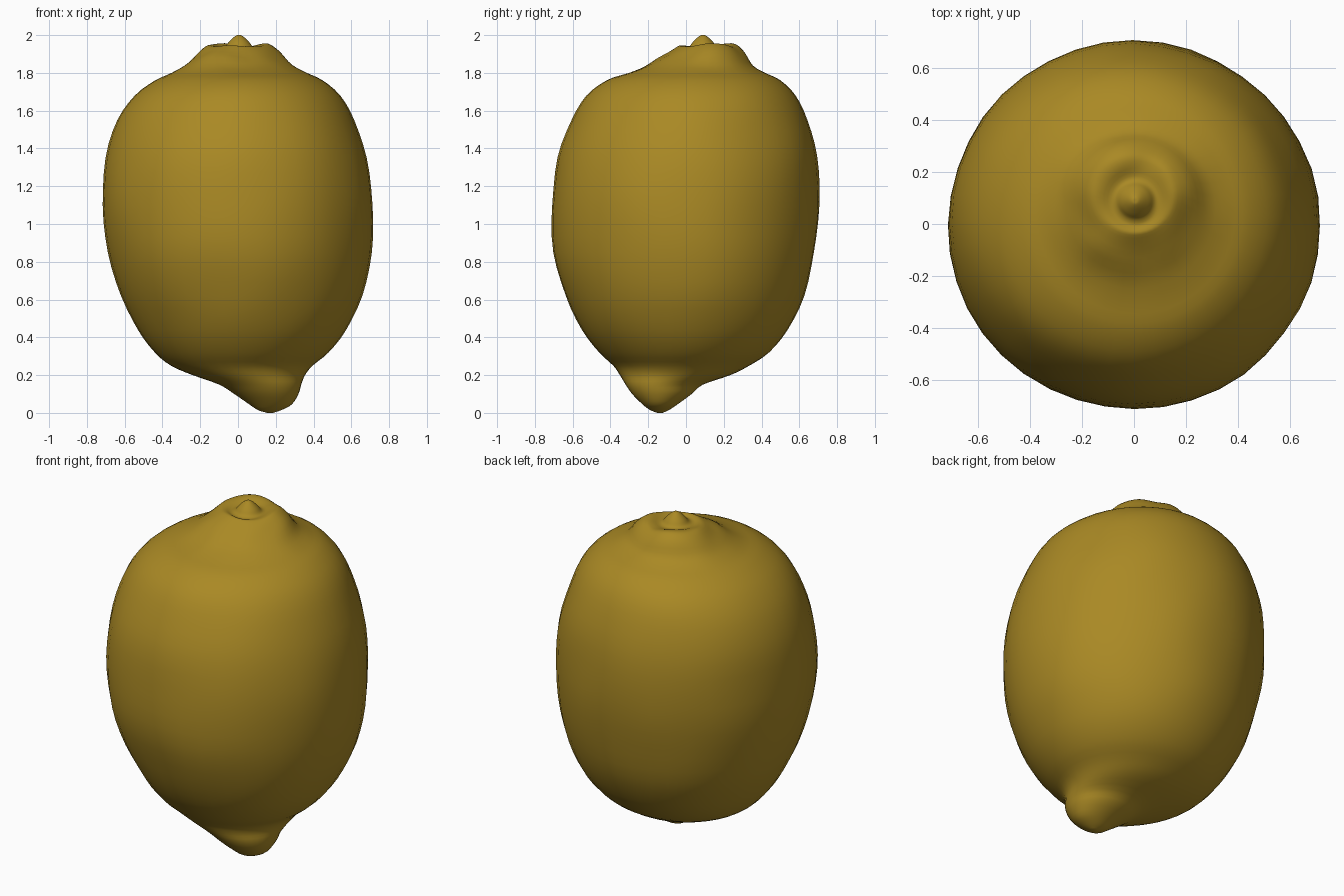
import bpy, bmesh, math
from mathutils import noise, Vector

if "Cube" in bpy.data.objects:
    bpy.data.objects.remove(bpy.data.objects["Cube"])

SEGMENTS = 40
STEPS = 3  # interpolated rings between two profile rings
NUB = Vector((0.005, 0.09))

yellow = bpy.data.materials.new("lemon_yellow")
yellow.diffuse_color = (0.40, 0.25, 0.018, 1)
yellow.use_nodes = True
yellow.node_tree.nodes["Principled BSDF"].inputs["Base Color"].default_value = yellow.diffuse_color


def spline(a, b, c, d, t):
    """Smooth value between b and c."""
    return b + 0.5 * t * (c - a + t * (2*a - 5*b + 4*c - d + t * (3*(b - c) + d - a)))


def clamp(*values):
    return max(0, min(1, *values))


def lumpy(p, a):
    """Gentle unevenness of the skin, and an uneven, front-notched crown."""
    out = Vector((p.x, p.y, 0)).normalized()
    body = clamp((p.z - 0.25) / 0.3, (1.85 - p.z) / 0.2)
    q = p + out * 0.009 * body * noise.noise(p * 3)
    crown = clamp((p.z - 1.78) / 0.12, ((p.xy - NUB).length - 0.08) / 0.06)
    facing = max(0, -math.sin(a)) ** 4
    q.z += crown * (0.006 * math.cos(3 * a - 0.6) - 0.016 * facing
                    + 0.016 * noise.noise(p * 7))
    return q


def loft(name, rings, steps, shape):
    """Skin elliptical rings given as (z, left, right, front, back)."""
    dense = []
    for i in range(len(rings) - 1):
        quad = [rings[max(0, min(len(rings) - 1, i + k))] for k in (-1, 0, 1, 2)]
        for s in range(steps):
            dense.append([spline(*v, s / steps) for v in zip(*quad)])
    dense.append(rings[-1])

    bm = bmesh.new()
    loops = []
    for z, x0, x1, y0, y1 in dense:
        loop = []
        for k in range(SEGMENTS):
            a = 2 * math.pi * k / SEGMENTS
            p = Vector(((x0 + x1) / 2 + (x1 - x0) / 2 * math.cos(a),
                        (y0 + y1) / 2 + (y1 - y0) / 2 * math.sin(a), z))
            loop.append(bm.verts.new(shape(p, a)))
        loops.append(loop)
    for lo, hi in zip(loops, loops[1:]):
        for k in range(SEGMENTS):
            n = (k + 1) % SEGMENTS
            bm.faces.new((lo[k], lo[n], hi[n], hi[k]))
    bm.faces.new(loops[0][::-1])
    bm.faces.new(loops[-1])
    for f in bm.faces:
        f.smooth = True
    mesh = bpy.data.meshes.new(name)
    bm.to_mesh(mesh)
    bm.free()
    mesh.materials.append(yellow)
    obj = bpy.data.objects.new(name, mesh)
    bpy.context.collection.objects.link(obj)
    return obj


# Fruit: blunt tip at the bottom, rounded body, raised crown with a shallow dish
fruit_rings = [
    (0.000, 0.155, 0.185, -0.15, -0.125),
    (0.015, 0.105, 0.23, -0.19, -0.09),
    (0.045, 0.06, 0.285, -0.23, -0.045),
    (0.10, -0.02, 0.32, -0.285, 0.03),
    (0.15, -0.10, 0.335, -0.32, 0.09),
    (0.20, -0.24, 0.355, -0.35, 0.235),
    (0.25, -0.355, 0.395, -0.385, 0.335),
    (0.32, -0.44, 0.48, -0.46, 0.44),
    (0.44, -0.53, 0.575, -0.55, 0.54),
    (0.62, -0.62, 0.66, -0.635, 0.625),
    (0.85, -0.685, 0.705, -0.70, 0.68),
    (1.10, -0.72, 0.715, -0.712, 0.705),
    (1.35, -0.70, 0.682, -0.68, 0.695),
    (1.55, -0.64, 0.615, -0.605, 0.64),
    (1.68, -0.55, 0.54, -0.525, 0.58),
    (1.76, -0.44, 0.45, -0.42, 0.50),
    (1.80, -0.35, 0.365, -0.31, 0.42),
    (1.84, -0.285, 0.29, -0.22, 0.355),
    (1.90, -0.225, 0.225, -0.13, 0.315),
    (1.945, -0.17, 0.17, -0.055, 0.27),
    (1.95, -0.13, 0.14, -0.03, 0.23),
]
# Small pointed nub rising smoothly out of the dish
nub_profile = [(1.935, 0.095), (1.94, 0.073), (1.962, 0.055),
               (1.985, 0.032), (1.998, 0.014), (2.0, 0.004)]
fruit_rings += [(z, NUB.x - r, NUB.x + r, NUB.y - r, NUB.y + r) for z, r in nub_profile]
loft("lemon_fruit", fruit_rings, STEPS, lumpy)
